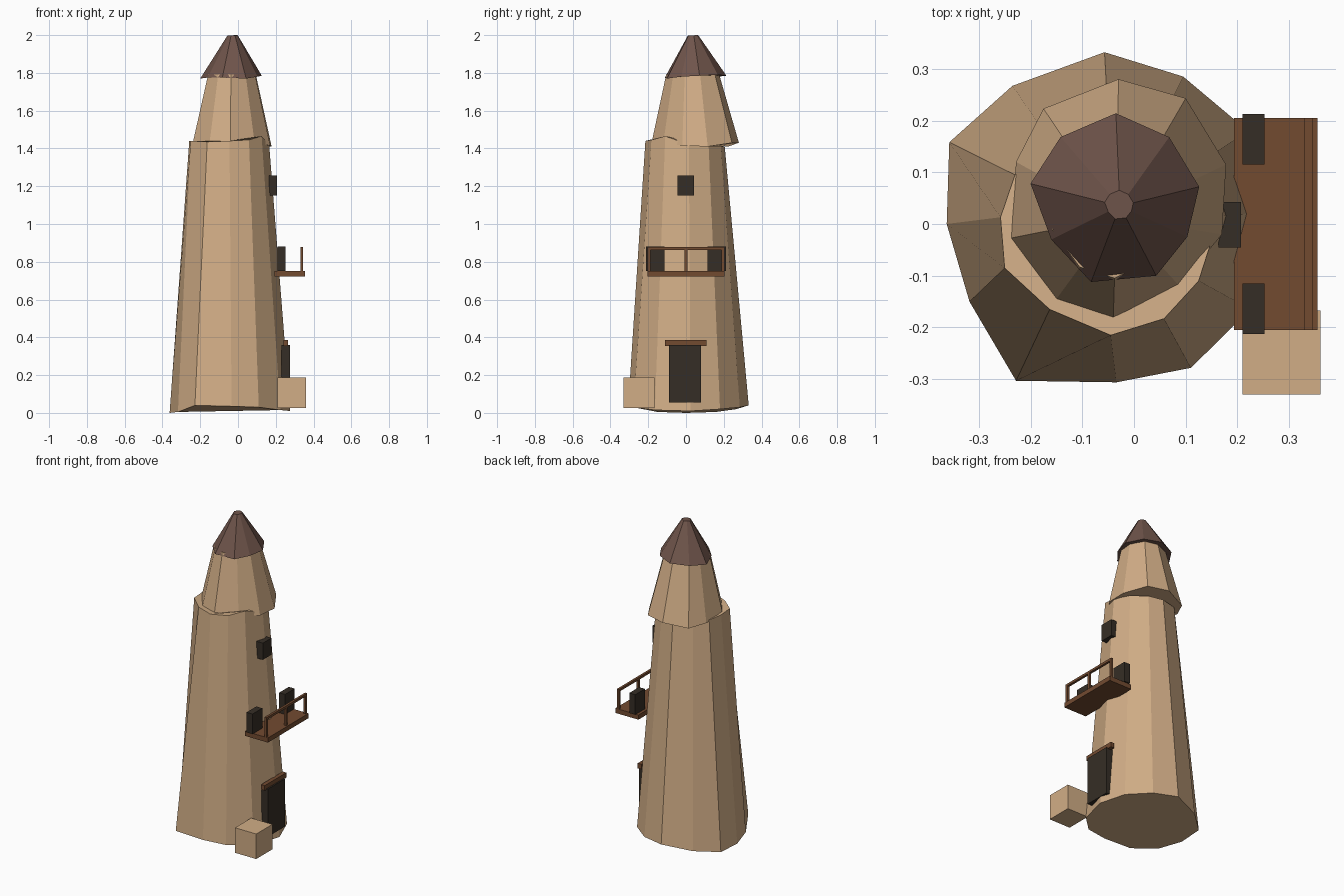
import bpy
import bmesh
from mathutils import Vector

default_cube = bpy.data.objects.get("Cube")
if default_cube:
    bpy.data.objects.remove(default_cube, do_unlink=True)


def make_material(name, colour):
    material = bpy.data.materials.new(name)
    material.use_nodes = True
    rgba = (*colour, 1)
    material.diffuse_color = rgba
    material.node_tree.nodes["Principled BSDF"].inputs["Base Color"].default_value = rgba
    return material


plaster = make_material("tan plaster", (0.64, 0.42, 0.24))
slate = make_material("dark roof brown", (0.16, 0.09, 0.07))
wood = make_material("brown wood", (0.17, 0.07, 0.03))
dark = make_material("dark opening", (0.036, 0.027, 0.019))


def finish(name, mesh_builder, material):
    """Turn a bmesh into a flat shaded object."""
    bmesh.ops.recalc_face_normals(mesh_builder, faces=mesh_builder.faces)
    mesh = bpy.data.meshes.new(name)
    mesh_builder.to_mesh(mesh)
    mesh_builder.free()
    mesh.materials.append(material)
    part = bpy.data.objects.new(name, mesh)
    bpy.context.collection.objects.link(part)
    return part


def loft(name, lower, upper, material):
    """Join two uneven rings with side faces and close both ends."""
    bm = bmesh.new()
    low = [bm.verts.new(point) for point in lower]
    high = [bm.verts.new(point) for point in upper]
    count = len(low)
    for i in range(count):
        j = (i + 1) % count
        bm.faces.new((low[i], low[j], high[j], high[i]))
    bm.faces.new(low)
    bm.faces.new(high)
    return finish(name, bm, material)


def shrink(ring, target, scale, flatten):
    """Copy a ring at a smaller size around a new centre."""
    centre = sum((Vector(point) for point in ring), Vector()) / len(ring)
    result = []
    for point in ring:
        offset = (Vector(point) - centre) * scale
        offset.z *= flatten
        result.append(Vector(target) + offset)
    return result


def box(name, x_range, y_range, z_range, material):
    """Axis aligned block given by its limits."""
    bm = bmesh.new()
    bmesh.ops.create_cube(bm, size=1)
    limits = (x_range, y_range, z_range)
    for vert in bm.verts:
        for axis, (start, end) in enumerate(limits):
            vert.co[axis] = end if vert.co[axis] > 0 else start
    return finish(name, bm, material)


# Uneven twelve-sided tower shaft
shaft_base = [
    (-.362, 0, 0), (-.318, -.15, .005), (-.228, -.303, .04), (-.034, -.306, .035),
    (.11, -.278, .03), (.225, -.165, .015), (.276, .025, .01), (.22, .18, .02),
    (.095, .285, .03), (-.057, .332, .04), (-.235, .267, .02), (-.357, .158, .005),
]
shaft_top = [
    (-.258, .013, 1.44), (-.25, -.085, 1.44), (-.163, -.165, 1.435), (-.045, -.215, 1.44),
    (.058, -.183, 1.445), (.125, -.11, 1.465), (.165, .015, 1.42), (.13, .12, 1.41),
    (.045, .185, 1.41), (-.05, .205, 1.41), (-.165, .165, 1.42), (-.23, .095, 1.43),
]
loft("tower_shaft", shaft_base, shaft_top, plaster)

# Tapered upper storey, set slightly off centre
upper_base = [
    (-.237, -.027, 1.44), (-.15, -.145, 1.435), (-.04, -.18, 1.44), (.088, -.12, 1.43),
    (.17, -.02, 1.415), (.178, .115, 1.41), (.1, .243, 1.43), (-.03, .28, 1.43),
    (-.175, .223, 1.41), (-.228, .12, 1.42),
]
loft("upper_storey", upper_base, shrink(upper_base, (-.033, .035, 1.79), .61, .3), plaster)

# Pointed roof with a small blunt tip
roof_base = [
    (-.2, .078, 1.77), (-.16, -.03, 1.775), (-.083, -.112, 1.775), (.043, -.1, 1.77),
    (.103, -.025, 1.78), (.126, .072, 1.785), (.068, .168, 1.79), (-.035, .214, 1.785),
    (-.142, .168, 1.78),
]
loft("roof", roof_base, shrink(roof_base, (-.028, .037, 1.998), .17, 1), slate)

# Door and lintel
box("door", (.23, .275), (-.09, .08), (.055, .36), dark)
box("door_lintel", (.24, .266), (-.11, .108), (.355, .387), wood)

# Crate beside the door
box("crate", (.21, .36), (-.33, -.167), (.027, .187), plaster)

# Windows
box("upper_window", (.163, .207), (-.045, .043), (1.15, 1.257), dark)
box("balcony_window_right", (.21, .252), (-.213, -.115), (.752, .88), dark)
box("balcony_window_left", (.21, .252), (.115, .213), (.752, .88), dark)

# Balcony with railing
box("balcony_floor", (.193, .355), (-.205, .205), (.722, .752), wood)
box("balcony_rail", (.33, .345), (-.205, .205), (.863, .878), wood)
for label, y in (("right", -.197), ("middle", 0), ("left", .197)):
    box("balcony_post_" + label, (.33, .345), (y - .008, y + .008), (.75, .865), wood)
